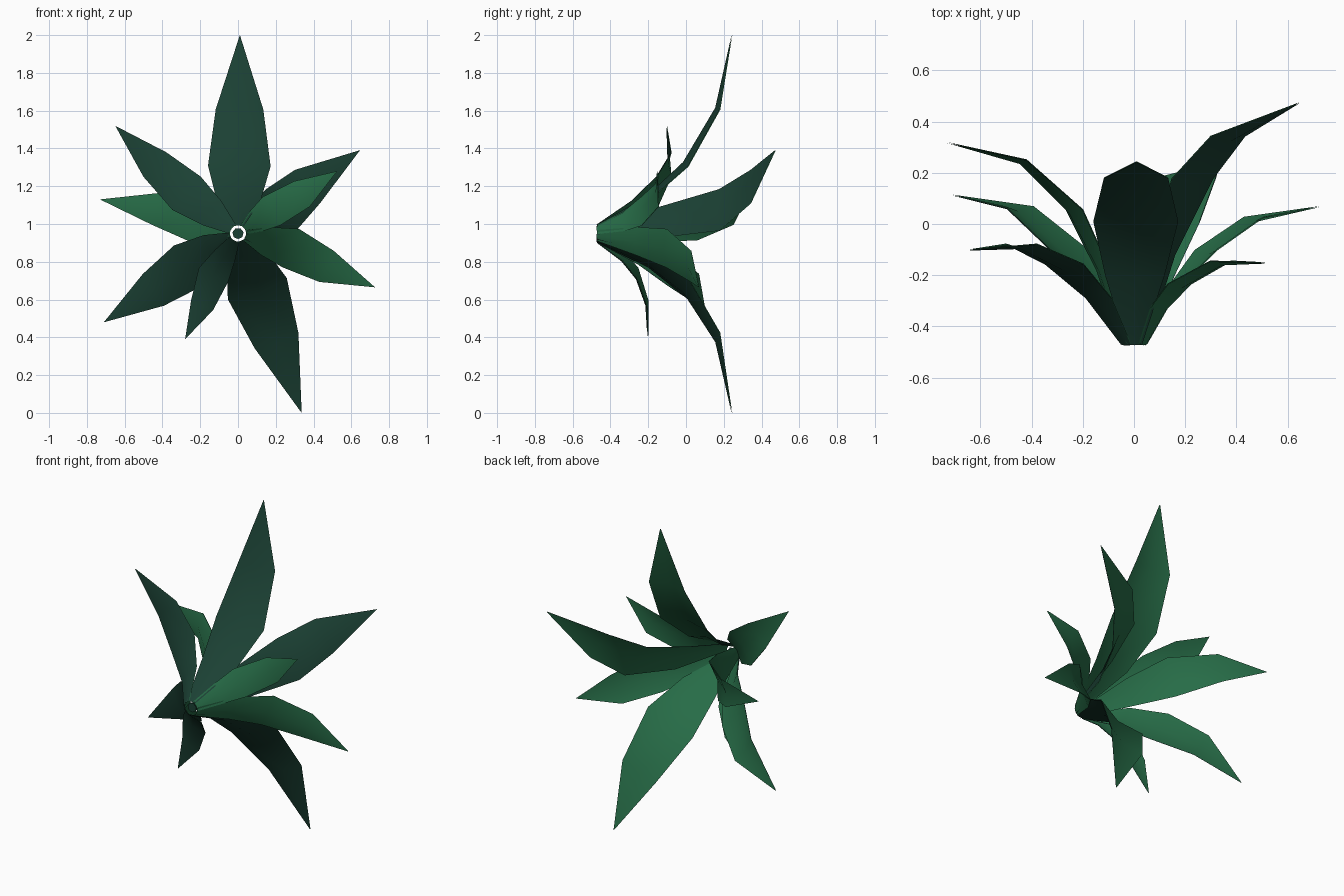
import bpy, bmesh, math
from mathutils import Vector

if "Cube" in bpy.data.objects:
    bpy.data.objects.remove(bpy.data.objects["Cube"])


def material(name, rgb):
    m = bpy.data.materials.new(name)
    m.diffuse_color = (*rgb, 1)
    m.use_nodes = True
    m.node_tree.nodes["Principled BSDF"].inputs["Base Color"].default_value = m.diffuse_color
    return m


LIGHT = material("light_green", (0.020, 0.150, 0.063))
DARK = material("dark_blue_green", (0.011, 0.052, 0.034))
CENTRE = Vector((0, -0.45, 0.95))
BACK = Vector((0, 1, 0))


# One pointed, V-channelled leaf: the inner side is light, the outer side as given
def leaf(name, p2, p3, tip, w2, w3, outer):
    p2, p3, tip = Vector(p2), Vector(p3), Vector(tip)
    radial = Vector((p2.x, 0, p2.z - CENTRE.z)).normalized()
    base = CENTRE + radial * 0.04
    near = base.lerp(p2, 0.5) + (BACK - radial) * w2 * 0.13
    spine = [base - BACK * 0.02, near, p2, p3, tip]
    widths = [0.03, w2 * 0.7, w2, w3]
    bm = bmesh.new()
    rows = []
    for i, w in enumerate(widths):
        t = (spine[i + 1] - spine[max(i - 1, 0)]).normalized()
        inner = (BACK - t * BACK.dot(t)).normalized()
        side = t.cross(inner)
        lift = inner * w * 0.1
        c = spine[i]
        rows.append([bm.verts.new(v) for v in
                     (c - side * w + lift, c - lift, c + side * w + lift)])
    end = bm.verts.new(tip)
    for a, b in zip(rows, rows[1:]):
        for k in (0, 1):
            bm.faces.new((a[k], a[k + 1], b[k + 1], b[k]))
    for k in (0, 1):
        bm.faces.new((rows[-1][k], rows[-1][k + 1], end))
    for f in bm.faces:
        f.smooth = True
    me = bpy.data.meshes.new(name)
    bm.to_mesh(me)
    bm.free()
    me.materials.append(LIGHT)
    me.materials.append(outer)
    ob = bpy.data.objects.new(name, me)
    bpy.context.collection.objects.link(ob)
    # outer skin
    sol = ob.modifiers.new("outer_skin", 'SOLIDIFY')
    sol.thickness = 0.004
    sol.offset = -1
    sol.use_rim = False
    sol.material_offset = 1


# Leaves: widest point, shoulder, tip, two half widths, outer colour
leaf("top_leaf", (.007, 0, 1.315), (.008, .17, 1.61), (.01, .245, 2.0), .165, .125, DARK)
leaf("upper_left_leaf", (-.275, -.165, 1.165), (-.44, -.085, 1.315), (-.65, -.10, 1.52), .115, .088, DARK)
leaf("left_leaf", (-.24, .05, 1.03), (-.44, .245, 1.08), (-.73, .32, 1.13), .12, .085, LIGHT)
leaf("lower_left_leaf", (-.27, -.10, .775), (-.45, .06, .65), (-.71, .115, .48), .13, .10, DARK)
leaf("small_lower_leaf", (-.13, -.26, .73), (-.19, -.205, .57), (-.28, -.20, .39), .085, .063, DARK)
leaf("bottom_leaf", (.105, 0, .65), (.205, .17, .38), (.337, .245, 0.0), .165, .122, DARK)
leaf("right_leaf", (.285, -.11, .87), (.47, .02, .775), (.725, .07, .665), .11, .09, LIGHT)
leaf("upper_right_leaf", (.235, .17, 1.08), (.37, .335, 1.2), (.645, .475, 1.39), .135, .11, DARK)
leaf("small_right_leaf", (.18, -.24, 1.07), (.34, -.15, 1.16), (.525, -.15, 1.28), .088, .078, LIGHT)

# Short stub where the leaves meet
bpy.ops.mesh.primitive_cone_add(vertices=7, radius1=0.03, radius2=0.015, depth=0.06,
                                location=(0, -0.43, 0.95), rotation=(-math.pi / 2, 0, 0))
stub = bpy.context.object
stub.name = "leaf_crown"
stub.data.materials.append(DARK)
